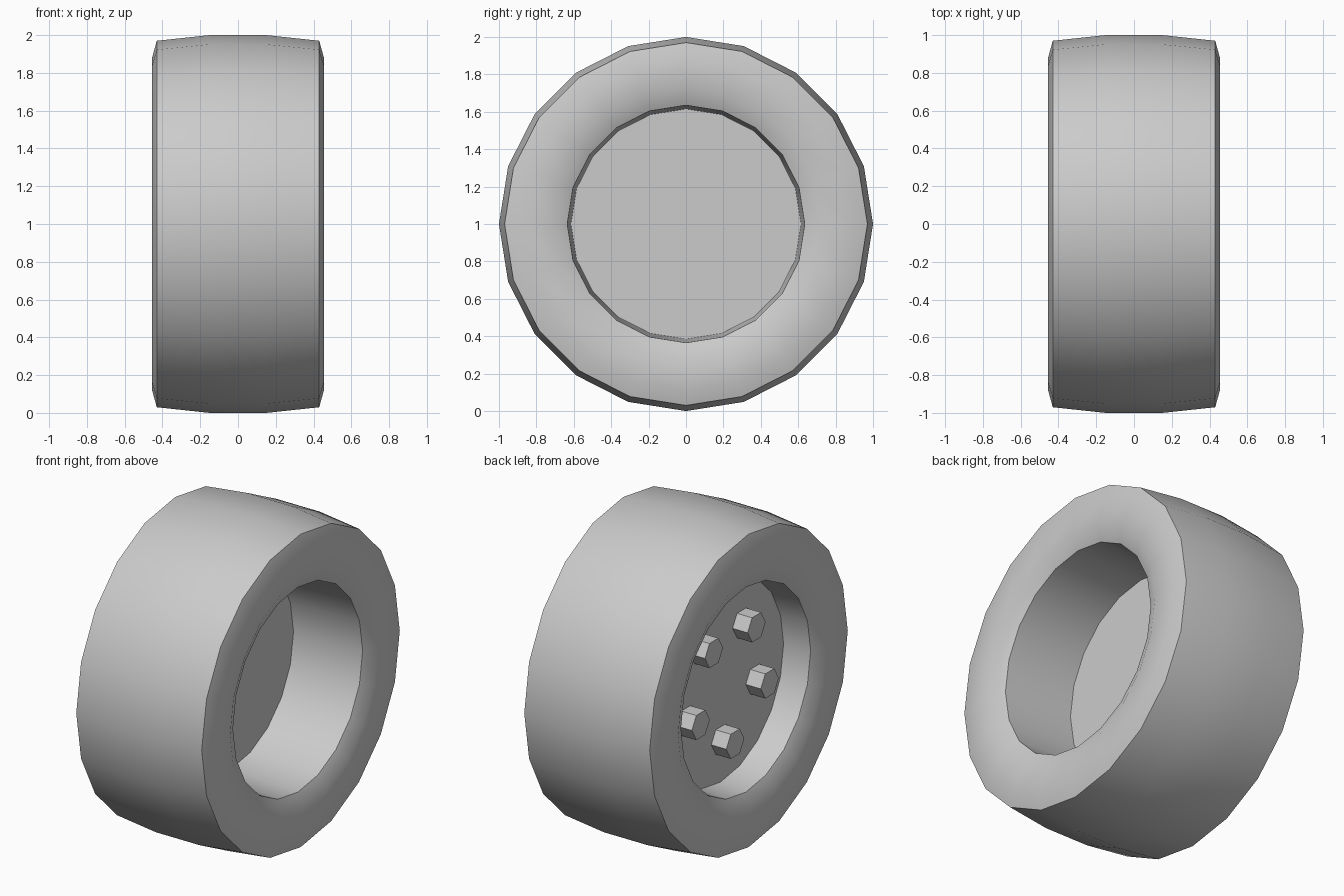
import bpy, bmesh
from math import cos, sin, pi, radians

if "Cube" in bpy.data.objects:
    bpy.data.objects.remove(bpy.data.objects["Cube"])

SIDES = 20
AXLE_Z = 1.0


def finish(bm, name, angle=None):
    bmesh.ops.recalc_face_normals(bm, faces=bm.faces)
    mesh = bpy.data.meshes.new(name)
    bm.to_mesh(mesh)
    bm.free()
    ob = bpy.data.objects.new(name, mesh)
    bpy.context.collection.objects.link(ob)
    if angle:
        bpy.ops.object.select_all(action='DESELECT')
        ob.select_set(True)
        bpy.context.view_layer.objects.active = ob
        bpy.ops.object.shade_smooth_by_angle(angle=radians(angle))
    return ob


def ring(bm, x, r, sides, cy=0.0, cz=AXLE_Z):
    return [bm.verts.new((x, cy + r * cos(2 * pi * i / sides),
                          cz + r * sin(2 * pi * i / sides))) for i in range(sides)]


def lathe(name, profile, sides=SIDES, cy=0.0, cz=AXLE_Z, caps=True, angle=None):
    """Revolve (x, radius) points around an axle parallel to x."""
    bm = bmesh.new()
    rings = [ring(bm, x, r, sides, cy, cz) for x, r in profile]
    for a, b in zip(rings, rings[1:]):
        for i in range(sides):
            j = (i + 1) % sides
            bm.faces.new((a[i], a[j], b[j], b[i]))
    if caps:
        bm.faces.new(rings[0])
        bm.faces.new(rings[-1])
    return finish(bm, name, angle)


# Tyre with rim: from the outer hub plate, round the tread, to the inner plate
half = [(0.15, 1.0), (0.43, 0.97), (0.455, 0.88), (0.45, 0.72), (0.41, 0.635)]
OUTER_PLATE, INNER_PLATE = -0.235, -0.05
profile = ([(OUTER_PLATE, 0.62)]
           + [(-x, r) for x, r in reversed(half)]
           + half
           + [(INNER_PLATE, 0.615)])
# The two end caps are the flat hub plates
lathe("tyre_and_hub", profile, angle=32)

# Five hexagonal wheel nuts on the outer plate
for k in range(5):
    a = -pi / 2 + 2 * pi * k / 5
    lathe(f"wheel_nut_{k + 1}", [(OUTER_PLATE, 0.088), (-0.338, 0.088)], sides=6,
          cy=0.355 * cos(a), cz=AXLE_Z + 0.355 * sin(a))
